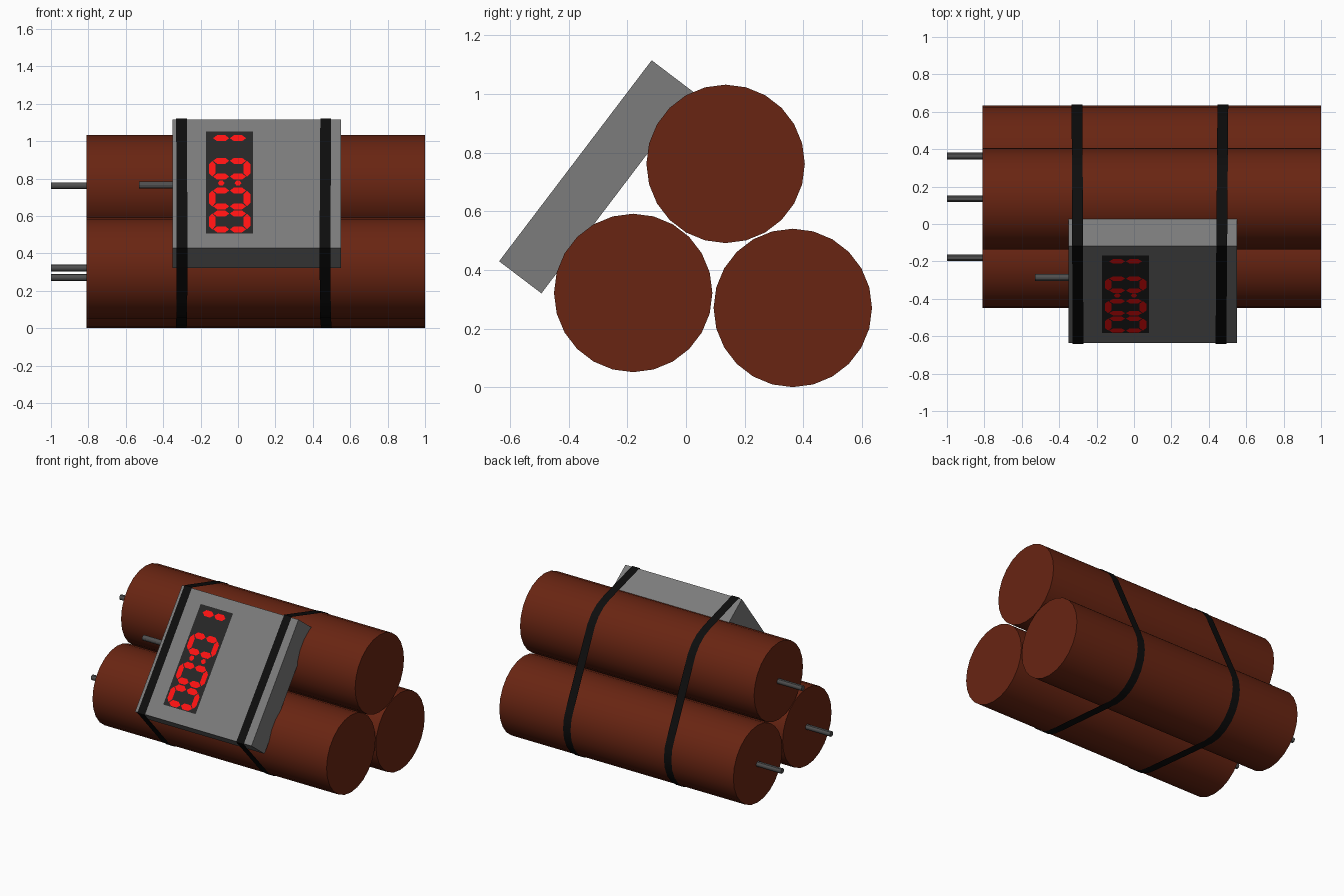
import bpy, bmesh
from math import pi, sin, cos, radians
from mathutils import Vector, geometry

if "Cube" in bpy.data.objects:
    bpy.data.objects.remove(bpy.data.objects["Cube"])


def material(name, r, g, b):
    m = bpy.data.materials.new(name)
    m.diffuse_color = (r, g, b, 1)
    m.use_nodes = True
    m.node_tree.nodes["Principled BSDF"].inputs["Base Color"].default_value = m.diffuse_color
    return m


BROWN = material("brown_paper", 0.14, 0.018, 0.006)
GREY = material("case_grey", 0.2, 0.2, 0.2)
DARK = material("dark_metal", 0.08, 0.08, 0.08)
SCREEN = material("screen_dark", 0.02, 0.02, 0.02)
BLACK = material("strap_black", 0.004, 0.004, 0.004)
RED = material("segment_red", 1.0, 0.006, 0.006)


def mesh_object(name, verts, faces, mat):
    me = bpy.data.meshes.new(name)
    me.from_pydata([tuple(v) for v in verts], [], faces)
    me.materials.append(mat)
    ob = bpy.data.objects.new(name, me)
    bpy.context.collection.objects.link(ob)
    return ob


def smooth(ob):
    bpy.ops.object.select_all(action='DESELECT')
    ob.select_set(True)
    bpy.context.view_layer.objects.active = ob
    bpy.ops.object.shade_smooth_by_angle(angle=radians(30))


def rod(name, x0, x1, y, z, r, sides, mat):
    bpy.ops.mesh.primitive_cylinder_add(vertices=sides, radius=r, depth=x1 - x0,
                                        location=((x0 + x1) / 2, y, z), rotation=(0, pi / 2, 0))
    ob = bpy.context.object
    ob.name = name
    ob.data.materials.append(mat)
    smooth(ob)


# Three tubes with a short wire at the left end of each
R = 0.27
CENTRES = [(0.135, 0.762), (-0.18, 0.322), (0.364, 0.271)]
for i, (y, z) in enumerate(CENTRES):
    rod(f"tube_{i + 1}", -0.81, 1.0, y, z, R, 24, BROWN)
    rod(f"wire_{i + 1}", -1.0, -0.80, y, z, 0.018, 12, DARK)
rod("case_wire", -0.53, -0.34, -0.286, 0.765, 0.018, 12, DARK)

# Tilted timer case: u runs up the sloped face, n points out of it
A = Vector((0, -0.637, 0.43))
LENGTH, DEPTH = 0.86, 0.181
U = Vector((0, 0.52, 0.685)).normalized()
N = Vector((0, -U.z, U.y))


def on_face(x, u, n=0.0):
    return Vector((x, 0, 0)) + A + U * u + N * n


case_verts = [on_face(x, u, n) for x in (-0.35, 0.55)
              for u, n in ((0, 0), (LENGTH, 0), (LENGTH, -DEPTH), (0, -DEPTH))]
case = mesh_object("timer_case", case_verts,
                   [(0, 1, 2, 3), (7, 6, 5, 4)] +
                   [(i, i + 4, (i + 1) % 4 + 4, (i + 1) % 4) for i in range(4)], GREY)
bm = bmesh.new()
bm.from_mesh(case.data)
bmesh.ops.recalc_face_normals(bm, faces=bm.faces)
bm.to_mesh(case.data)
bm.free()

# Screen panel on the sloped face
mesh_object("screen", [on_face(x, u, 0.003) for x, u in
                       ((-0.17, 0.094), (0.08, 0.094), (0.08, 0.778), (-0.17, 0.778))],
            [(0, 1, 2, 3)], SCREEN)

# Lit segments: pointed hexagons lying along x or along u
seg_verts, seg_faces = [], []


def segment(x, u, half_x, half_u, tip_x, tip_u):
    if half_x >= half_u:
        pts = [(-half_x, 0), (-tip_x, -half_u), (tip_x, -half_u),
               (half_x, 0), (tip_x, half_u), (-tip_x, half_u)]
    else:
        pts = [(0, -half_u), (half_x, -tip_u), (half_x, tip_u),
               (0, half_u), (-half_x, tip_u), (-half_x, -tip_u)]
    k = len(seg_verts)
    seg_verts.extend(on_face(x + a, u + b, 0.006) for a, b in pts)
    seg_faces.append(tuple(range(k, k + 6)))


def face_u(z):
    return (z - A.z) / U.z


MID = -0.045
LEFT, RIGHT = MID - 0.045, MID + 0.045
for z in (0.849, 0.690, 0.567):
    u = face_u(z)
    for s in (-1, 1):
        for x in (LEFT, RIGHT):
            segment(x, u + s * 0.053, 0.043, 0.02, 0.022, 0)
        segment(MID + s * 0.093, u, 0.018, 0.053, 0, 0.03)
for x in (LEFT, RIGHT):
    segment(x, face_u(1.012), 0.043, 0.02, 0.022, 0)
    segment(x, face_u(0.772), 0.018, 0.016, 0.009, 0)
mesh_object("screen_segments", seg_verts, seg_faces, RED)

# Straps pulled tight around the tubes and the case
GAP = 0.004
outline = [(y + (R + GAP) * cos(2 * pi * k / 24), z + (R + GAP) * sin(2 * pi * k / 24))
           for y, z in CENTRES for k in range(24)]
for u, n in ((-GAP, GAP), (LENGTH + GAP, GAP), (LENGTH + GAP, -DEPTH), (-GAP, -DEPTH)):
    p = on_face(0, u, n)
    outline.append((p.y, p.z))
hull = [outline[i] for i in geometry.convex_hull_2d([Vector(p) for p in outline])]
area = sum(a[0] * b[1] - b[0] * a[1] for a, b in zip(hull, hull[1:] + hull[:1]))
if area < 0:
    hull.reverse()
count = len(hull)
for name, x, skew in (("strap_left", -0.302, -0.004), ("strap_right", 0.47, 0.008)):
    verts = [(x + skew * y + s * 0.029, y, max(z, 0)) for y, z in hull for s in (-1, 1)]
    faces = [(2 * i, 2 * ((i + 1) % count), 2 * ((i + 1) % count) + 1, 2 * i + 1)
             for i in range(count)]
    strap = mesh_object(name, verts, faces, BLACK)
    # Turn the strip outward
    strap.data.update()
    mid = Vector((x, 0, 0.5))
    if sum((f.center - mid).dot(f.normal) for f in strap.data.polygons) < 0:
        strap.data.flip_normals()
    smooth(strap)
